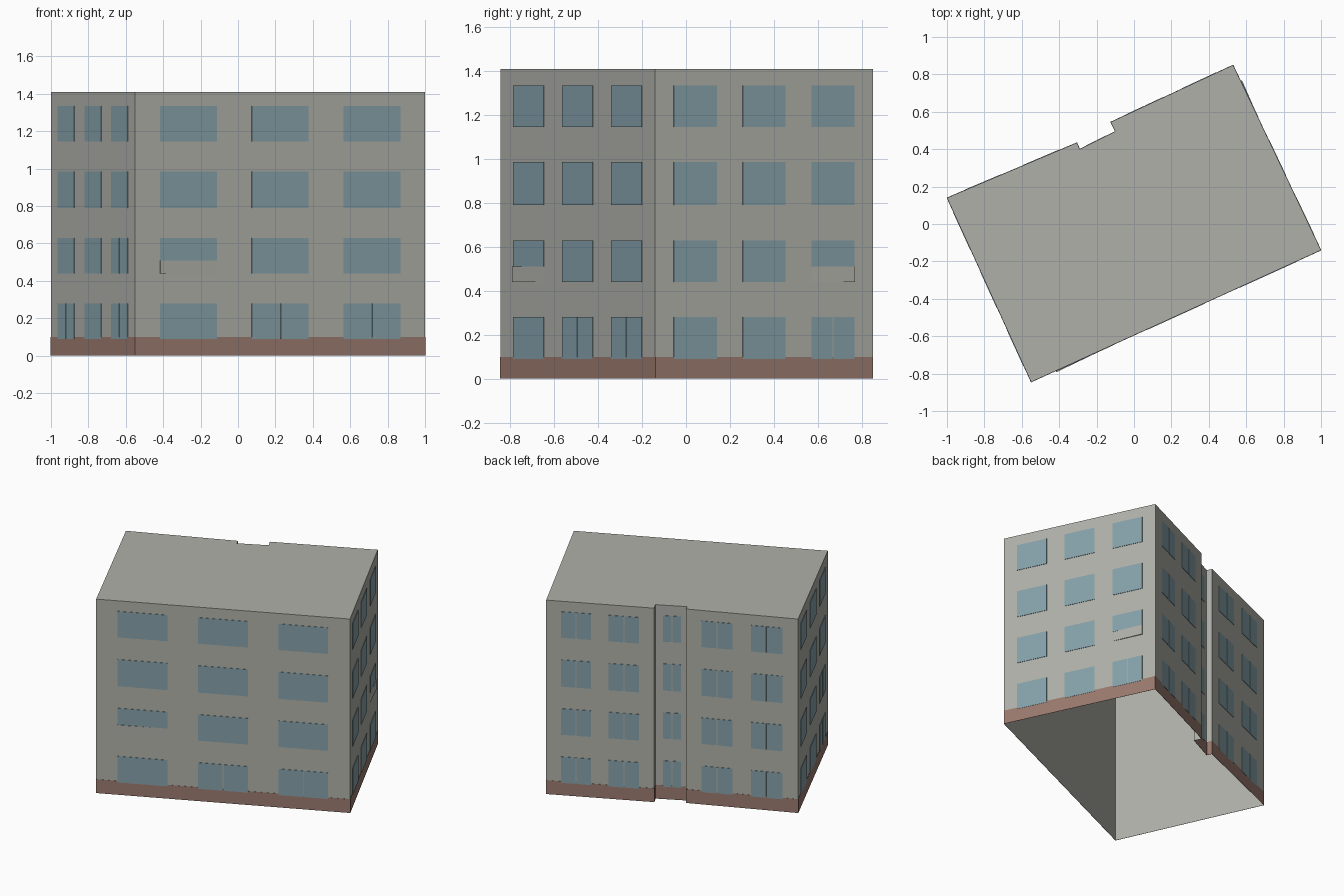
import bpy
from mathutils import Vector

cube = bpy.data.objects.get("Cube")
if cube:
    bpy.data.objects.remove(cube, do_unlink=True)


def material(name, rgb):
    mat = bpy.data.materials.new(name)
    mat.use_nodes = True
    mat.diffuse_color = (*rgb, 1)
    mat.node_tree.nodes["Principled BSDF"].inputs["Base Color"].default_value = (*rgb, 1)
    return mat


CONCRETE = material("grey concrete", (0.43, 0.435, 0.395))
GLASS = material("blue glass", (0.235, 0.355, 0.40))
BRICK = material("brown plinth", (0.32, 0.195, 0.155))

HEIGHT, PLINTH = 1.41, 0.10
FLOORS = [(0.09, 0.28), (0.44, 0.63), (0.79, 0.985), (1.145, 1.335)]
MULLION = 0.006

# Footprint corners, counter-clockwise, with the stair recess at the back
FOOTPRINT = [Vector(p) for p in (
    (-0.55, -0.845), (1, -0.14), (0.53, 0.85), (-0.125, 0.545),
    (-0.10, 0.495), (-0.29, 0.40), (-0.305, 0.435), (-1, 0.14))]
COUNT = len(FOOTPRINT)


def make(name, verts, faces, mat):
    mesh = bpy.data.meshes.new(name)
    mesh.from_pydata(verts, [], faces)
    mesh.materials.append(mat)
    obj = bpy.data.objects.new(name, mesh)
    bpy.context.collection.objects.link(obj)
    return obj


def plates(name, wall, rects, mat):
    """Thin plates on one wall; each is (u0, u1, z0, z1, depth0, depth1)."""
    a, b = FOOTPRINT[wall], FOOTPRINT[(wall + 1) % COUNT]
    along = b - a
    out = Vector((along.y, -along.x)).normalized()
    verts, faces = [], []
    for u0, u1, z0, z1, d0, d1 in rects:
        n = len(verts)
        for lift in (0, 1):
            for u, z, d in ((u0, z0, d0), (u1, z0, d1), (u1, z1, d1), (u0, z1, d0)):
                p = a + along * u + out * d * lift
                verts.append((p.x, p.y, z))
        faces.append([n + 4, n + 5, n + 6, n + 7])
        for i in range(4):
            j = (i + 1) % 4
            faces.append([n + i, n + j, n + 4 + j, n + 4 + i])
    make(name, verts, faces, mat)


# Hollow building shell: walls and flat roof, open underneath
shell = [(p.x, p.y, z) for z in (0, HEIGHT) for p in FOOTPRINT]
sides = [(i, (i + 1) % COUNT, COUNT + (i + 1) % COUNT, COUNT + i) for i in range(COUNT)]
make("building_shell", shell, sides + [tuple(range(COUNT, 2 * COUNT))], CONCRETE)

# Plinth band round the foot of every wall
for w in range(COUNT):
    plates(f"plinth_{w}", w, [(0, 1, 0, PLINTH, 0.0015, 0.0015)], BRICK)

# Windows: wall -> (name, columns, split windows, shortened windows)
THREE = [(0.085, 0.282), (0.402, 0.598), (0.718, 0.914)]
TWO = [(0.14, 0.415), (0.58, 0.86)]
ALL = {(f, c) for f in range(len(FLOORS)) for c in range(2)}
WALLS = {
    0: ("front", THREE, {(0, 1), (0, 2)}, {(1, 0)}),
    1: ("left", THREE, {(0, 2)}, {(1, 2)}),
    2: ("back_left", TWO, ALL, set()),
    4: ("recess", [(0.24, 0.80)], ALL, set()),
    6: ("back_right", TWO, ALL, set()),
    7: ("right", THREE, {(0, 0), (0, 2), (1, 2)}, set()),
}
SILL = 0.51
for w, (name, columns, split, short) in WALLS.items():
    length = (FOOTPRINT[(w + 1) % COUNT] - FOOTPRINT[w]).length
    rects = []
    for f, (z0, z1) in enumerate(FLOORS):
        for c, (u0, u1) in enumerate(columns):
            base = SILL if (f, c) in short else z0
            if (f, c) in split:
                mid, gap = (u0 + u1) / 2, MULLION / 2 / length
                spans = [(u0, mid - gap), (mid + gap, u1)]
            else:
                spans = [(u0, u1)]
            rects += [(s, e, base, z1, 0.003, 0.003) for s, e in spans]
    plates(f"{name}_windows", w, rects, GLASS)

# Slanted apron panels below the two shortened windows
plates("front_apron_panel", 0, [(*THREE[0], FLOORS[1][0], SILL, 0.008, 0.001)], CONCRETE)
plates("left_apron_panel", 1, [(*THREE[2], FLOORS[1][0], SILL, 0.001, 0.008)], CONCRETE)
